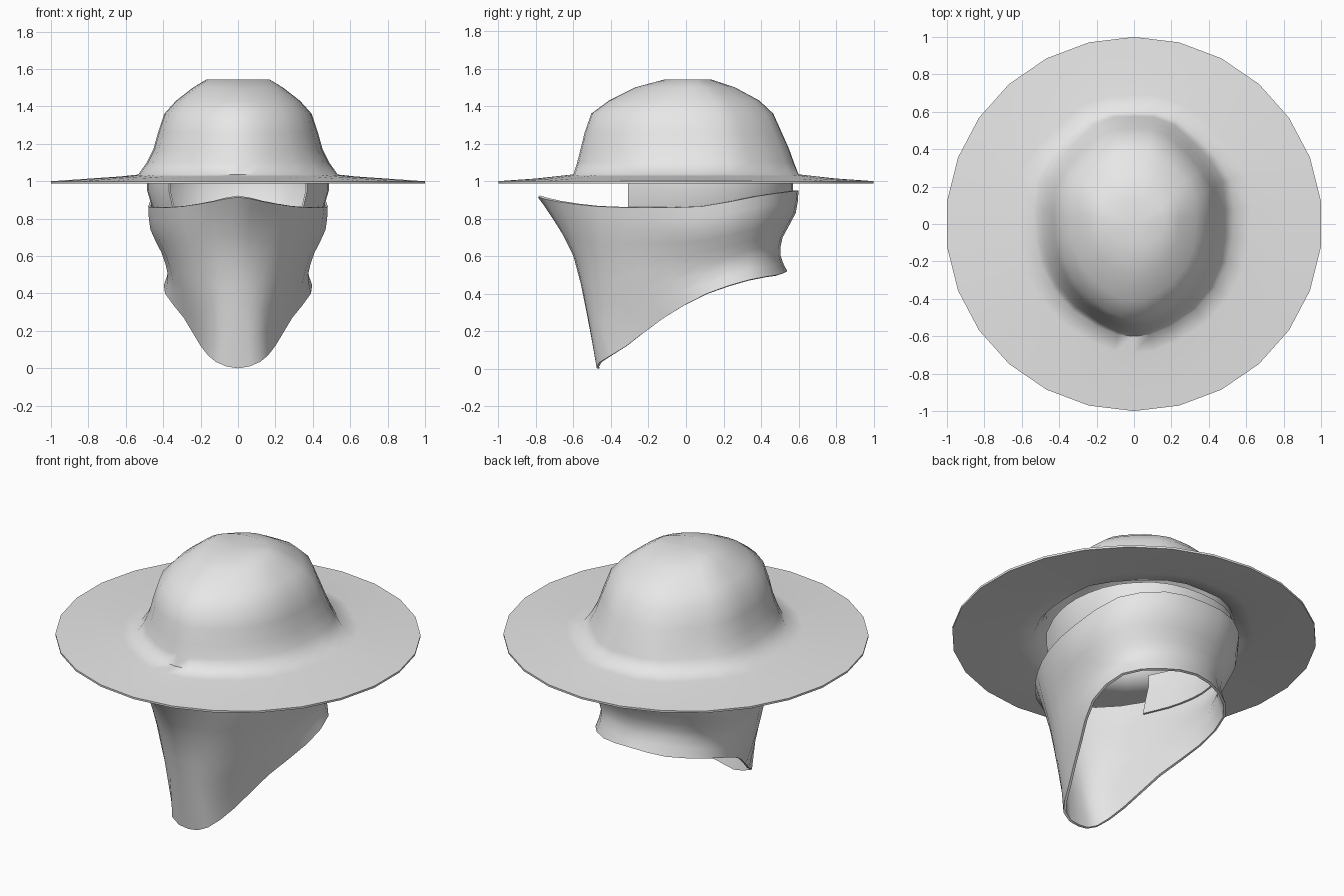
import bpy, bmesh, math
from mathutils import Vector

if "Cube" in bpy.data.objects:
    bpy.data.objects.remove(bpy.data.objects["Cube"])

grey = bpy.data.materials.new("light_grey")
grey.diffuse_color = (0.8, 0.8, 0.8, 1)
grey.use_nodes = True
grey.node_tree.nodes["Principled BSDF"].inputs["Base Color"].default_value = grey.diffuse_color


def spline(pts, n, closed):
    """n points on a smooth curve running through pts."""
    pts = [Vector(p) for p in pts]
    m = len(pts)
    spans = m if closed else m - 1
    if not closed:
        first, last = 2 * pts[0] - pts[1], 2 * pts[-1] - pts[-2]

    def at(k):
        if closed:
            return pts[k % m]
        return first if k < 0 else last if k >= m else pts[k]

    out = []
    for i in range(n):
        u = i * spans / (n if closed else n - 1)
        k = min(int(u), spans - 1)
        t = u - k
        a, b, c, d = at(k - 1), at(k), at(k + 1), at(k + 2)
        out.append(0.5 * (2 * b + (c - a) * t + (2 * a - 5 * b + 4 * c - d) * t ** 2
                          + (3 * b - a - 3 * c + d) * t ** 3))
    return out


def mirrored(half):
    """Close a front-to-back half outline across x = 0."""
    return half + [(-p[0], *p[1:]) for p in half[-2:0:-1]]


def loft(name, rings, closed=True, tip=None, thick=0.012):
    """Skin rings into a thin shell; an optional tip closes the last ring."""
    bm = bmesh.new()
    vs = [[bm.verts.new(p) for p in r] for r in rings]
    n = len(vs[0])
    for lo, hi in zip(vs, vs[1:]):
        for i in range(n if closed else n - 1):
            j = (i + 1) % n
            bm.faces.new((lo[i], lo[j], hi[j], hi[i]))
    if tip:
        t = bm.verts.new(tip)
        for i in range(n):
            bm.faces.new((vs[-1][i], vs[-1][(i + 1) % n], t))
    me = bpy.data.meshes.new(name)
    bm.to_mesh(me)
    bm.free()
    me.materials.append(grey)
    ob = bpy.data.objects.new(name, me)
    bpy.context.collection.objects.link(ob)
    bpy.ops.object.select_all(action='DESELECT')
    ob.select_set(True)
    bpy.context.view_layer.objects.active = ob
    mod = ob.modifiers.new("thickness", 'SOLIDIFY')
    mod.thickness = thick
    mod.offset = -1
    bpy.ops.object.modifier_apply(modifier=mod.name)
    bpy.ops.object.shade_smooth_by_angle(angle=math.radians(65))
    return ob


# Hat: round brim rising into an egg-shaped crown, pinched at the front
N = 26
outline = spline(mirrored([(0, -1), (.28, -.95), (.68, -.72), (.93, -.38), (1, 0),
                           (.97, .42), (.70, .72), (.36, .96), (0, 1)]), N, True)


def brim_ring(r, z):
    return [(r * 1.007 * math.sin(2 * math.pi * i / N),
             -r * math.cos(2 * math.pi * i / N), z) for i in range(N)]


def crown_ring(w, front, back, z):
    mid, half = (front + back) / 2, (back - front) / 2
    return [(w * p.x, mid + half * p.y, z) for p in outline]


hat = [brim_ring(1, 1.0), brim_ring(.8, 1.014),
       crown_ring(.62, -.69, .69, 1.026)]
hat += [crown_ring(*r) for r in (
    (.53, -.60, .60, 1.036), (.485, -.58, .575, 1.10), (.45, -.562, .55, 1.17),
    (.425, -.54, .51, 1.26), (.392, -.505, .465, 1.36), (.33, -.41, .39, 1.43),
    (.24, -.27, .26, 1.50), (.17, -.11, .13, 1.543))]
loft("hat", hat, tip=(0, 0, 1.535))

# Head band: open at the front, tucked under the hat
band_half = [(0, .57), (.24, .52), (.42, .34), (.485, .10), (.455, -.12), (.37, -.31)]
band_path = [(-x, y) for x, y in band_half[:0:-1]] + band_half
band_path = spline(band_path[::-1], 27, False)
band_path = [(-p.x, p.y) for p in band_path]   # run round the back, right to left
band_path = band_path if band_path[0][0] > 0 else band_path[::-1]
loft("head_band", [[(p[0] * s, p[1] * s if p[1] > 0 else p[1], z) for p in band_path]
                   for s, z in ((.89, .76), (.95, .87), (1, .95), (1, 1.02))],
     closed=False, thick=0.01)

# Bandana: half rings from the lower hem up to the top edge
hems = [
    [(0, -.475, 0), (.12, -.46, .035), (.20, -.32, .12), (.29, -.12, .27),
     (.39, .11, .40), (.37, .34, .475), (.21, .49, .50), (0, .54, .52)],
    [(0, -.53, .30), (.10, -.51, .30), (.19, -.43, .34), (.30, -.24, .43),
     (.375, .08, .50), (.34, .33, .58), (.20, .46, .61), (0, .505, .60)],
    [(0, -.60, .60), (.11, -.56, .58), (.23, -.45, .56), (.345, -.23, .60),
     (.41, .08, .62), (.375, .34, .68), (.21, .475, .70), (0, .515, .70)],
    [(0, -.71, .80), (.13, -.63, .78), (.28, -.46, .74), (.395, -.22, .74),
     (.468, .08, .74), (.425, .36, .80), (.24, .535, .83), (0, .585, .83)],
    [(0, -.79, .915), (.14, -.68, .89), (.30, -.47, .865), (.42, -.22, .86),
     (.48, .08, .865), (.43, .38, .92), (.24, .56, .945), (0, .60, .95)],
]
hems = [spline(mirrored(h), 28, True) for h in hems]
columns = [spline(c, 9, False) for c in zip(*hems)]
loft("bandana", list(zip(*columns)), thick=0.014)
